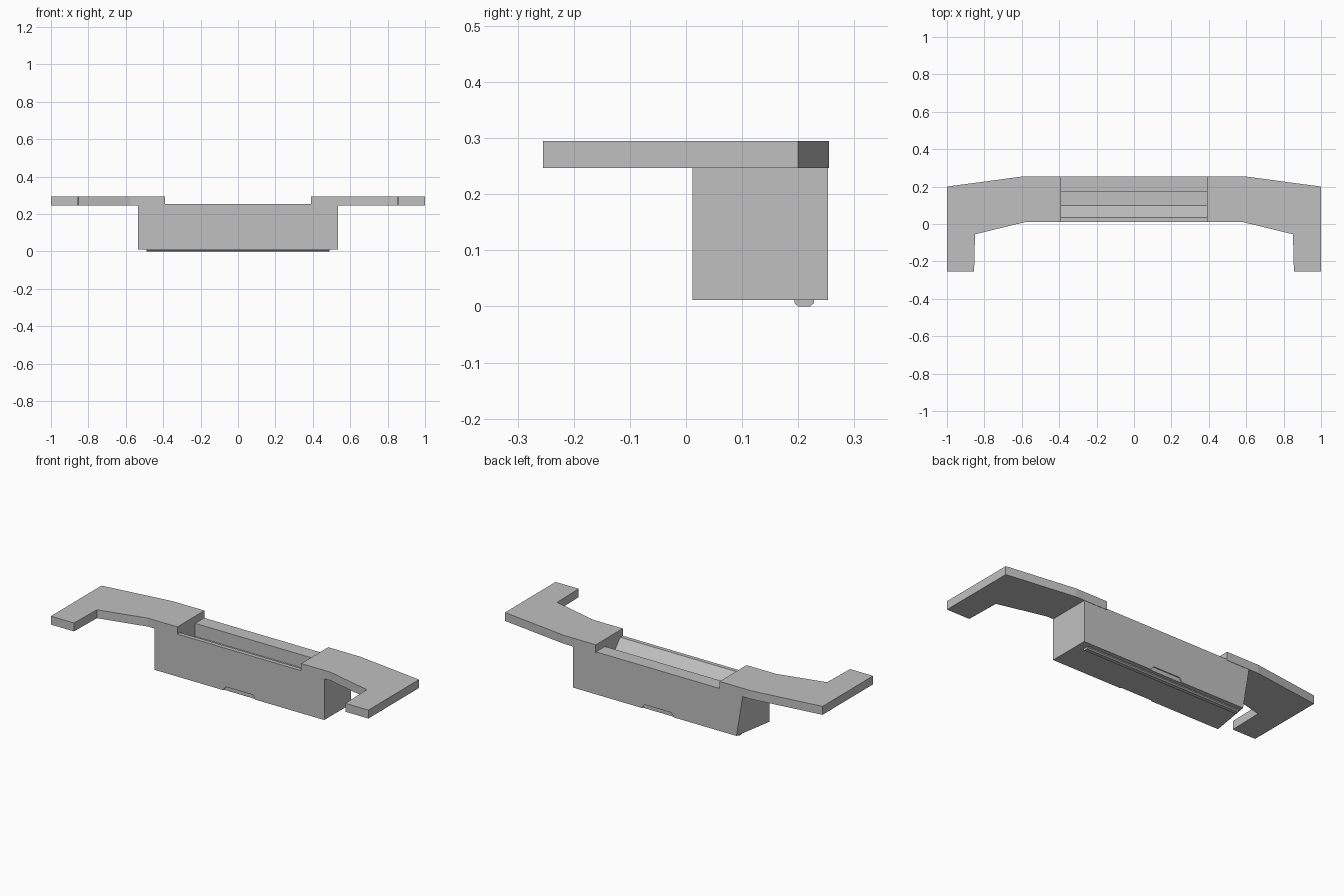
import bpy, bmesh
from mathutils import Vector

cube = bpy.data.objects.get("Cube")
if cube:
    bpy.data.objects.remove(cube, do_unlink=True)

grey = bpy.data.materials.new("plain grey")
grey.use_nodes = True
colour = (0.53, 0.53, 0.53, 1)
grey.diffuse_color = colour
grey.node_tree.nodes["Principled BSDF"].inputs["Base Color"].default_value = colour


def prism(name, points, direction):
    """Extrude a flat outline of 3D points along a direction."""
    bm = bmesh.new()
    face = bm.faces.new([bm.verts.new(p) for p in points])
    ext = bmesh.ops.extrude_face_region(bm, geom=[face])
    verts = [v for v in ext["geom"] if isinstance(v, bmesh.types.BMVert)]
    bmesh.ops.translate(bm, verts=verts, vec=Vector(direction))
    bmesh.ops.recalc_face_normals(bm, faces=bm.faces[:])
    mesh = bpy.data.meshes.new(name)
    bm.to_mesh(mesh)
    bm.free()
    mesh.materials.append(grey)
    obj = bpy.data.objects.new(name, mesh)
    bpy.context.collection.objects.link(obj)
    return obj


def along_x(name, profile, half):
    return prism(name, [(-half, y, z) for y, z in profile], (2 * half, 0, 0))


# Central body, with one lower back corner drawn in
FRONT, BACK, BASE, RIM = 0.012, 0.253, 0.012, 0.254
body = along_x("body", [(FRONT, BASE), (BACK, BASE), (BACK, RIM), (FRONT, RIM)], 0.535)
for v in body.data.vertices:
    if v.co.x < 0 and v.co.y > 0.2 and v.co.z < 0.1:
        v.co.x = -0.495

# Trough in the top, and shallow notches in the lower front and back edges
cutters = [along_x("trough_cutter", [(0.172, 0.35), (0.172, 0.18), (0.1, 0.18),
                                     (0.035, RIM), (0.035, 0.35)], 0.39)]
notch = [(-0.1, 0), (-0.1, 0.015), (-0.085, 0.035), (0.085, 0.035), (0.1, 0.015), (0.1, 0)]
for name, y in (("front_notch_cutter", FRONT - 0.02), ("back_notch_cutter", BACK - 0.006)):
    cutters.append(prism(name, [(x, y, z) for x, z in notch], (0, 0.026, 0)))

for cutter in cutters:
    mod = body.modifiers.new(cutter.name, "BOOLEAN")
    mod.operation = "DIFFERENCE"
    mod.solver = "EXACT"
    mod.object = cutter
    cutter.hide_render = True
bpy.context.view_layer.objects.active = body
for mod in list(body.modifiers):
    bpy.ops.object.modifier_apply(modifier=mod.name)
for cutter in cutters:
    bpy.data.objects.remove(cutter, do_unlink=True)

# Angled side wings with forward prongs
wing = [(0.39, BACK + 0.002), (0.59, BACK + 0.002), (1, 0.2), (1, -0.255), (0.855, -0.255),
        (0.85, -0.055), (0.575, FRONT), (0.39, FRONT)]
for name, side in (("left_wing", 1), ("right_wing", -1)):
    prism(name, [(side * x, y, 0.247) for x, y in wing], (0, 0, 0.048))

# Chamfered foot rail under the back
along_x("foot_rail", [(0.193, 0.014), (0.193, 0.006), (0.2, 0), (0.221, 0),
                      (0.228, 0.006), (0.228, 0.014)], 0.49)
